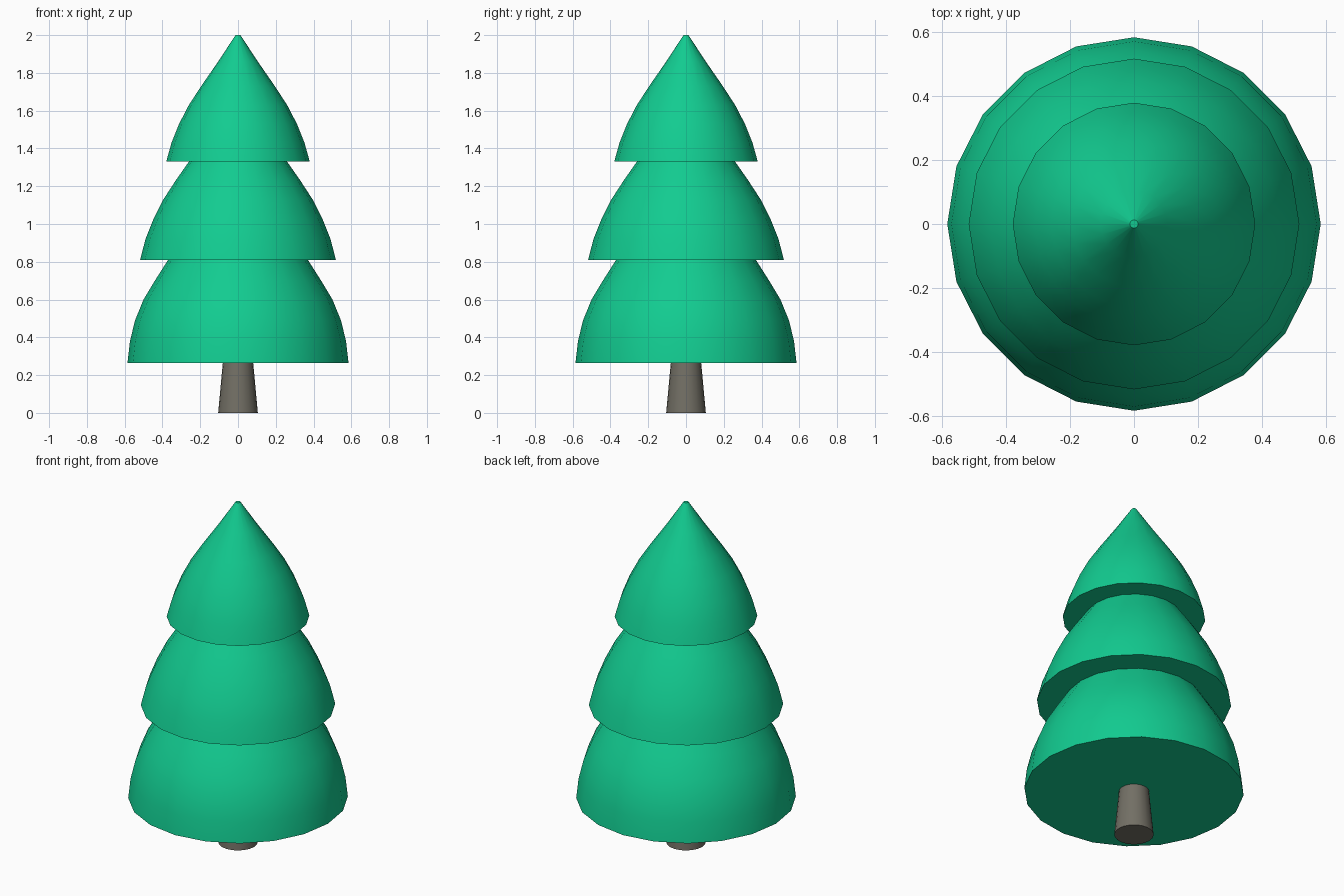
import bpy
import bmesh
from math import cos, sin, tau, radians

cube = bpy.data.objects.get("Cube")
if cube:
    bpy.data.objects.remove(cube, do_unlink=True)

SIDES = 20


def make_material(name, rgb):
    mat = bpy.data.materials.new(name)
    mat.use_nodes = True
    colour = (*rgb, 1.0)
    mat.diffuse_color = colour
    bsdf = next(n for n in mat.node_tree.nodes if n.type == 'BSDF_PRINCIPLED')
    bsdf.inputs["Base Color"].default_value = colour
    return mat


def lathe(name, profile, mat):
    """Closed solid turned around z from (radius, height) points, bottom first."""
    bm = bmesh.new()
    rings = [[bm.verts.new((r * cos(tau * i / SIDES), r * sin(tau * i / SIDES), z))
              for i in range(SIDES)] for r, z in profile]
    for low, high in zip(rings, rings[1:]):
        for i in range(SIDES):
            j = (i + 1) % SIDES
            bm.faces.new((low[i], low[j], high[j], high[i]))
    bm.faces.new(rings[0][::-1])
    bm.faces.new(rings[-1])
    mesh = bpy.data.meshes.new(name)
    bm.to_mesh(mesh)
    bm.free()
    mesh.materials.append(mat)
    obj = bpy.data.objects.new(name, mesh)
    bpy.context.collection.objects.link(obj)
    bpy.ops.object.select_all(action='DESELECT')
    obj.select_set(True)
    bpy.context.view_layer.objects.active = obj
    bpy.ops.object.shade_smooth_by_angle(angle=radians(40))
    return obj


needle_green = make_material("needle green", (0.006, 0.60, 0.28))
bark_grey = make_material("bark grey", (0.17, 0.16, 0.13))

# Tapered trunk
lathe("trunk", [(0.105, 0), (0.08, 0.27)], bark_grey)

# Bell-shaped tiers, each tucked into the one above
lathe("lower_foliage", [(0.585, 0.265), (0.572, 0.38), (0.545, 0.49), (0.50, 0.60),
                        (0.44, 0.70), (0.37, 0.81), (0.30, 0.91)], needle_green)
lathe("middle_foliage", [(0.518, 0.81), (0.49, 0.92), (0.45, 1.02), (0.395, 1.13),
                         (0.33, 1.23), (0.26, 1.33), (0.19, 1.43)], needle_green)
lathe("top_foliage", [(0.38, 1.33), (0.352, 1.43), (0.312, 1.53), (0.26, 1.63),
                      (0.195, 1.73), (0.105, 1.86), (0.013, 2.0)], needle_green)
